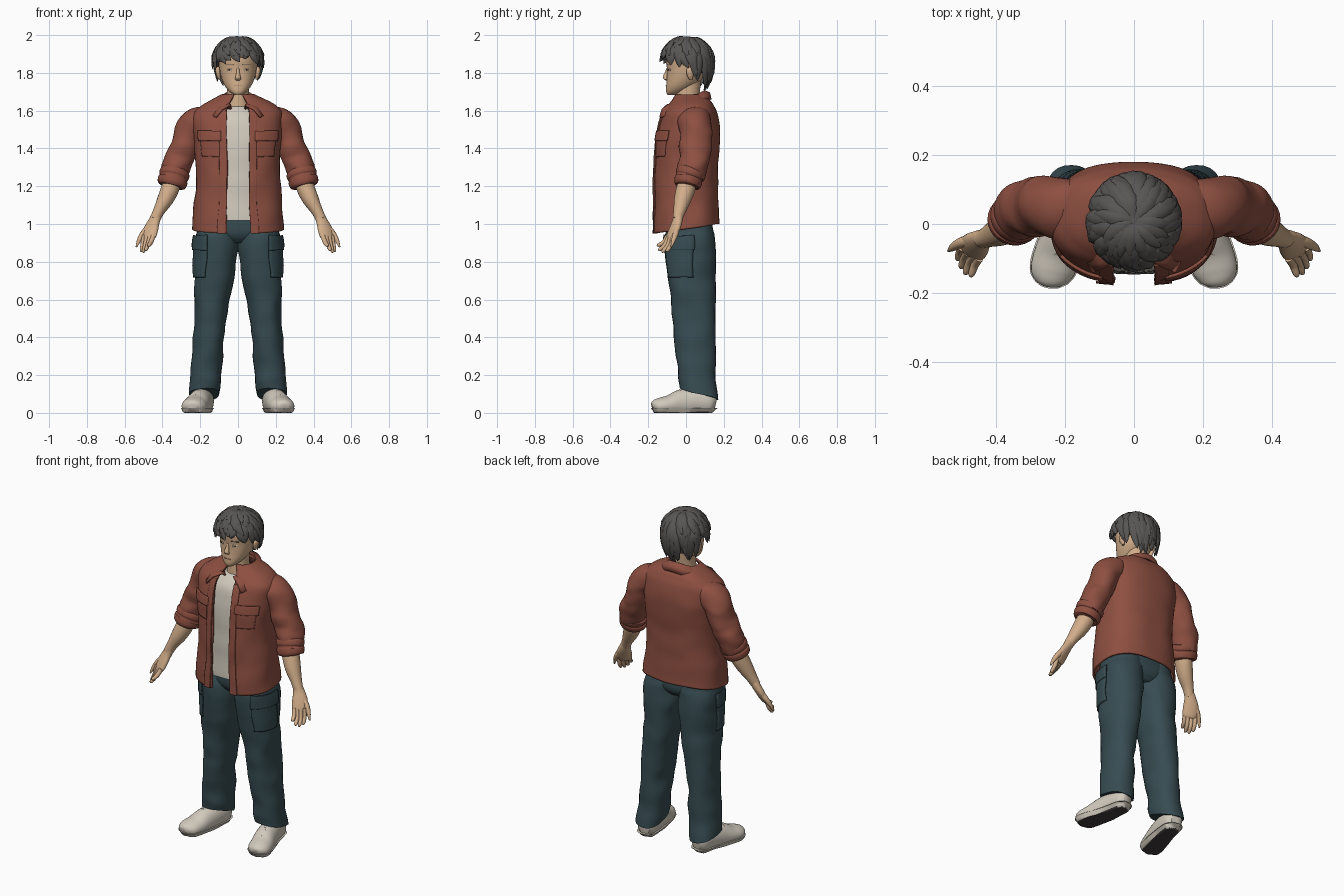
import bpy, bmesh, random
from math import sin, cos, pi, radians, copysign
from mathutils import Vector, noise

random.seed(4)
if "Cube" in bpy.data.objects:
    bpy.data.objects.remove(bpy.data.objects["Cube"])


def material(name, rgb):
    m = bpy.data.materials.new(name)
    m.use_nodes = True
    m.diffuse_color = (*rgb, 1)
    m.node_tree.nodes["Principled BSDF"].inputs["Base Color"].default_value = (*rgb, 1)
    return m


RUST = material("rust cloth", (.27, .079, .053))
TEAL = material("teal cloth", (.038, .072, .084))
SKIN = material("skin", (.64, .42, .255))
LIP = material("lip", (.46, .25, .16))
CREAM = material("cream cloth", (.64, .59, .51))
HAIR = material("charcoal hair", (.098, .093, .089))
DARK = material("dark rubber", (.05, .045, .042))
BROWN = material("brown eye", (.12, .055, .025))


def dense(path, steps):
    """Catmull-Rom resampling of tuples of any length."""
    out = []
    for i in range(len(path) - 1):
        p0, p1, p2 = path[max(i - 1, 0)], path[i], path[i + 1]
        p3 = path[min(i + 2, len(path) - 1)]
        for s in range(steps):
            t = s / steps
            out.append(tuple(.5 * (2 * b + (c - a) * t + (2 * a - 5 * b + 4 * c - d) * t * t
                                   + (3 * b - a - 3 * c + d) * t ** 3)
                             for a, b, c, d in zip(p0, p1, p2, p3)))
    return out + [tuple(path[-1])]


def skin_rows(bm, rows, closed):
    """Join rows of points into quads; closed rows also get end caps."""
    vs = [[bm.verts.new(p) for p in r] for r in rows]
    n = len(vs[0])
    for r, q in zip(vs, vs[1:]):
        for i in range(n if closed else n - 1):
            j = (i + 1) % n
            bm.faces.new((r[i], r[j], q[j], q[i]))
    if closed:
        bm.faces.new(vs[0])
        bm.faces.new(vs[-1])


def tube(bm, rows, ref=(1, 0, 0), flat=False, n=28, e=1.0, arc=None):
    """Loft of rows (x, y, z, a, b); flat keeps the rings level."""
    pts = [Vector(r[:3]) for r in rows]
    out = []
    for i, r in enumerate(rows):
        t = pts[min(i + 1, len(pts) - 1)] - pts[max(i - 1, 0)]
        t = Vector((0, 0, 1)) if flat else t.normalized()
        u = Vector(ref)
        u = (u - t * u.dot(t)).normalized()
        v = t.cross(u)
        a0, a1 = arc or (0, 360 * (n - 1) / n)
        ring = []
        for k in range(n):
            w = radians(a0 + (a1 - a0) * k / (n - 1))
            c, s = cos(w), sin(w)
            ring.append(pts[i] + u * r[3] * copysign(abs(c) ** e, c)
                        + v * r[4] * copysign(abs(s) ** e, s))
        out.append(ring)
    skin_rows(bm, out, arc is None)


def finish(bm, name, mats, mirror=False, shell=0, warp=None, rule=None):
    if warp:
        for v in bm.verts:
            warp(v.co)
    bmesh.ops.recalc_face_normals(bm, faces=bm.faces)
    if rule:
        for f in bm.faces:
            f.material_index = rule(f)
    me = bpy.data.meshes.new(name)
    bm.to_mesh(me)
    bm.free()
    for m in mats if isinstance(mats, list) else [mats]:
        me.materials.append(m)
    me.shade_smooth()
    me.set_sharp_from_angle(angle=radians(50))
    ob = bpy.data.objects.new(name, me)
    bpy.context.collection.objects.link(ob)
    if shell:
        ob.modifiers.new("thickness", "SOLIDIFY").thickness = shell
        ob.modifiers["thickness"].offset = 0
    if mirror:
        ob.modifiers.new("other side", "MIRROR")


def loft(name, path, mat, steps=8, mirror=False, shell=0, warp=None, rule=None, **kw):
    bm = bmesh.new()
    tube(bm, dense(path, steps), **kw)
    finish(bm, name, mat, mirror, shell, warp, rule)


def patch(name, path, z0, z1, arc, grow, mat, mirror=True, shell=.006, warp=None, e=1.0):
    """Thin plate that follows part of a level loft."""
    rows = [(x, y, z, a + grow, b + grow) for x, y, z, a, b in dense(path, 16) if z0 <= z <= z1]
    bm = bmesh.new()
    tube(bm, rows, flat=True, n=12, e=e, arc=arc)
    finish(bm, name, mat, mirror, shell, warp)


def body(rows):
    return [(0, (f + b) / 2, z, w, (b - f) / 2) for z, w, f, b in rows]


def folds(amount, stretch):
    def warp(co):
        p = Vector((abs(co.x) * 7, co.y * 7, co.z * stretch))
        co += noise.noise_vector(p) * amount
    return warp


cloth, sleeve_folds, leg_folds = folds(.007, 9), folds(.012, 16), folds(.010, 10)


def hem(co):
    cloth(co)
    co.z += .15 * co.y * max(0, (1.25 - co.z) / .29)


def trouser_hem(co):
    leg_folds(co)
    if co.z < .2:
        co.z -= .3 * (co.y - .065) * (.2 - co.z) / .1


# Trousers
leg = [(.178, .065, .10, .082, .10), (.171, .06, .2, .085, .10), (.156, .045, .4, .080, .11),
       (.141, .04, .55, .090, .118), (.126, .03, .7, .105, .124), (.115, .026, .85, .115, .134),
       (.114, .022, .93, .113, .130), (.110, .02, .98, .108, .118), (.108, .02, 1.04, .105, .11)]
loft("trouser_legs", leg, TEAL, mirror=True, flat=True, e=.9, warp=trouser_hem)
loft("trouser_hips", body([(.90, .10, -.06, .11), (.93, .16, -.088, .135),
     (.97, .20, -.100, .142), (1.05, .20, -.10, .135)]), TEAL, flat=True, e=.85)
patch("cargo_pockets", leg, .715, .94, (-68, 4), .005, TEAL, e=.9, warp=leg_folds, shell=.008)
patch("cargo_flaps", leg, .86, .945, (-70, 6), .010, TEAL, e=.9, warp=leg_folds, shell=.008)

# Shoes
shoe = [(.175, .155, .055, .030, .04), (.18, .125, .06, .052, .07), (.19, .05, .06, .058, .075),
        (.207, -.03, .05, .062, .072), (.224, -.09, .04, .066, .054), (.236, -.135, .036, .064, .045),
        (.241, -.163, .034, .050, .036), (.243, -.178, .03, .026, .020)]


def floor(co):
    co.z = max(co.z, .012)


def slab(co):
    co.z = min(max(co.z, 0), .026)


loft("shoes", shoe, CREAM, mirror=True, warp=floor)
loft("shoe_soles", [(x, y, z, a + .004, b + .012) for x, y, z, a, b in shoe], [CREAM, DARK],
     mirror=True, warp=slab, rule=lambda f: int(f.calc_center_median().z < .004))
bm = bmesh.new()
for k in range(4):
    x, y, z = .209 + .005 * k, -.03 - .018 * k, .121 - .009 * k
    tube(bm, dense([(x - .035, y, z - .018, .004, .004), (x, y - .004, z, .005, .005),
                    (x + .035, y, z - .018, .004, .004)], 5), ref=(0, 0, 1), n=6)
finish(bm, "shoe_laces", CREAM, mirror=True)

# Undershirt
loft("undershirt", body([(1.02, .20, -.143, .13), (1.04, .20, -.145, .14), (1.25, .19, -.142, .14),
     (1.42, .20, -.142, .145), (1.54, .19, -.118, .14), (1.59, .12, -.09, .11),
     (1.618, .075, -.062, .08)]), CREAM, flat=True, e=.85, warp=cloth)

# Open overshirt
shirt = body([(.975, .238, -.165, .172), (1.1, .228, -.166, .165), (1.25, .216, -.166, .163),
              (1.4, .222, -.160, .170), (1.5, .232, -.144, .172), (1.58, .232, -.122, .158),
              (1.62, .20, -.098, .142), (1.65, .15, -.074, .125), (1.682, .085, -.05, .09)])
loft("overshirt", shirt, RUST, flat=True, n=64, e=.8, arc=(-79, 259), shell=.012, warp=hem)
patch("overshirt_plackets", shirt, .975, 1.6, (-79.5, -70), .009, RUST, e=.8, warp=hem)
patch("chest_pockets", shirt, 1.355, 1.48, (-71, -36), .007, RUST, e=.8, warp=cloth, shell=.009)
patch("chest_pocket_flaps", shirt, 1.44, 1.495, (-73, -33), .013, RUST, e=.8, warp=cloth, shell=.009)

# Collar: stand, fold line and spread outer edge
rows = [[], [], [], []]
for k in range(41):
    s = k / 40
    t, o = radians(-64 + 308 * s), radians(-47 + 274 * s)
    f, g = (1 - sin(t)) / 2, (1 - sin(o)) / 2
    stand = Vector((.078 * cos(t), .015 + .082 * sin(t), 1.64 - .04 * f))
    fold = Vector((.086 * cos(t), .015 + (.086 + .045 * f) * sin(t), 1.705 - .08 * f))
    edge = Vector(((.115 + .065 * g) * cos(o), .015 + (.115 + .110 * g) * sin(o), 1.66 - .11 * g))
    middle = (fold + edge) / 2 + Vector((.008 * cos(o), .008 * sin(o), .010))
    for r, p in zip(rows, (stand, fold, middle, edge)):
        r.append(p)
bm = bmesh.new()
skin_rows(bm, rows, False)
finish(bm, "collar", RUST, shell=.010)

# Sleeves with rolled cuffs
loft("sleeves", [(.13, .04, 1.535, .045, .055), (.18, .045, 1.545, .072, .085),
     (.232, .048, 1.522, .080, .090), (.270, .05, 1.45, .076, .088), (.300, .048, 1.37, .075, .084),
     (.328, .035, 1.30, .077, .080), (.343, .02, 1.25, .070, .072)], RUST, mirror=True,
     warp=sleeve_folds)
loft("sleeve_cuffs", [(.331, .03, 1.285, .066, .066), (.334, .026, 1.275, .079, .077),
     (.339, .02, 1.255, .080, .077), (.342, .016, 1.243, .074, .071), (.345, .013, 1.232, .080, .075),
     (.351, .004, 1.208, .075, .070), (.353, .002, 1.20, .058, .055)], RUST, mirror=True)

# Arms and hands, palms forward and outward with the thumbs on the outside
loft("forearms", [(.338, .015, 1.25, .045, .045), (.358, 0, 1.19, .048, .05),
     (.385, -.018, 1.13, .043, .045), (.418, -.034, 1.07, .031, .033),
     (.44, -.045, 1.025, .028, .025)], SKIN, mirror=True)
bm = bmesh.new()
tube(bm, dense([(.428, -.04, 1.05, .027, .025), (.444, -.046, 1.015, .033, .024),
                (.460, -.060, .975, .043, .022), (.470, -.078, .935, .042, .018),
                (.473, -.086, .92, .034, .013)], 6), ref=(1, .6, 0), n=20)
for base, tip in (((.497, -.068, .94), (.512, -.102, .852)), ((.482, -.082, .93), (.502, -.126, .848)),
                  ((.465, -.092, .93), (.490, -.144, .858)), ((.449, -.099, .935), (.474, -.151, .882))):
    b, t = Vector(base), Vector(tip)
    m = b.lerp(t, .5) + Vector((0, .006, -.006))
    tube(bm, dense([(*b, .0125, .0125), (*m, .012, .012), (*b.lerp(t, .9), .0095, .0095),
                    (*t, .003, .003)], 4), n=10)
tube(bm, dense([(.462, -.045, 1.0, .014, .016), (.498, -.053, .955, .016, .016),
                (.523, -.066, .915, .012, .012), (.538, -.078, .878, .004, .004)], 4), n=10)
finish(bm, "hands", SKIN, mirror=True)

# Neck, head, ears and nose
loft("neck", [(0, .012, 1.56, .08, .075), (0, .008, 1.62, .066, .068), (0, .008, 1.68, .058, .064),
     (0, .015, 1.76, .06, .065)], SKIN, flat=True)
head = [(0, -.072, 1.682, .018, .025), (0, -.055, 1.70, .044, .050), (0, -.03, 1.73, .069, .075),
        (0, -.008, 1.77, .087, .094), (0, .005, 1.82, .098, .106), (0, .01, 1.87, .102, .116),
        (0, .01, 1.92, .095, .108), (0, .01, 1.96, .062, .072), (0, .01, 1.975, .02, .025)]
loft("head", head, SKIN, flat=True, n=40, e=.93)
loft("ears", [(.098, .025, 1.765, .006, .008), (.103, .023, 1.785, .011, .017),
     (.106, .026, 1.815, .013, .024), (.104, .03, 1.835, .006, .012)], SKIN, mirror=True, flat=True)
loft("nose", [(0, -.096, 1.825, .007, .008), (0, -.103, 1.80, .009, .010),
     (0, -.110, 1.778, .014, .013), (0, -.107, 1.766, .016, .010), (0, -.101, 1.760, .008, .004)],
     SKIN, flat=True, n=16)

# Painted face details
patch("eye_whites", head, 1.809, 1.821, (-73, -55), .001, CREAM, shell=.002, e=.93)
patch("irises", head, 1.809, 1.821, (-67, -61), .0015, BROWN, shell=.002, e=.93)
patch("upper_lids", head, 1.8205, 1.8245, (-74, -53), .001, DARK, shell=.003, e=.93)
patch("eyebrows", head, 1.840, 1.847, (-77, -52), .001, HAIR, shell=.004, e=.93)
patch("lips", head, 1.728, 1.736, (-106, -74), .001, LIP, mirror=False, shell=.003, e=.93)

# Hair: a cap with layered tapering locks
centre, size = Vector((0, .008, 1.866)), Vector((.126, .132, .122))


def scalp(polar, turn, grow):
    p, a = radians(polar), radians(turn)
    drop = size.z if cos(p) > 0 else .19
    return centre + Vector((size.x * sin(p) * cos(a), size.y * sin(p) * sin(a), drop * cos(p))) * grow


def hairline(turn):
    """Polar angle at which hair ends: parted in front, low at the nape."""
    s = sin(radians(turn))
    return 97 + 32 * s if s > 0 else 97 + 8 * s - 8 * cos(radians(turn - 295))


bm = bmesh.new()
skin_rows(bm, [[scalp(1 + (hairline(t) - 9) * k / 12, t, .98) for t in range(0, 360, 10)]
               for k in range(13)], True)
finish(bm, "hair_cap", HAIR)
bm = bmesh.new()
for start, count, reach in ((4, 15, .62), (22, 20, .82), (42, 24, 1.0), (62, 26, 1.05)):
    for k in range(count):
        turn = 360 * k / count + random.uniform(-9, 9)
        swirl = random.uniform(-4, 24)
        flick = random.uniform(.02, .10)
        end = hairline(turn + swirl) * reach + random.uniform(-7, 8)
        path = []
        for s, wide, thick, grow in ((0, .010, .004, .97), (.3, .024, .011, 1.01),
                                     (.65, .022, .011, 1.03), (.9, .011, .006, 1.03 + flick / 2),
                                     (1, .001, .001, 1.03 + flick)):
            p = scalp(start + (end - start) * s, turn + swirl * s * s, grow)
            path.append((*p, thick, wide))
        out = scalp((start + end) / 2, turn + swirl / 3, 1) - centre
        tube(bm, dense(path, 3), ref=out, n=8)
finish(bm, "hair_locks", HAIR)
